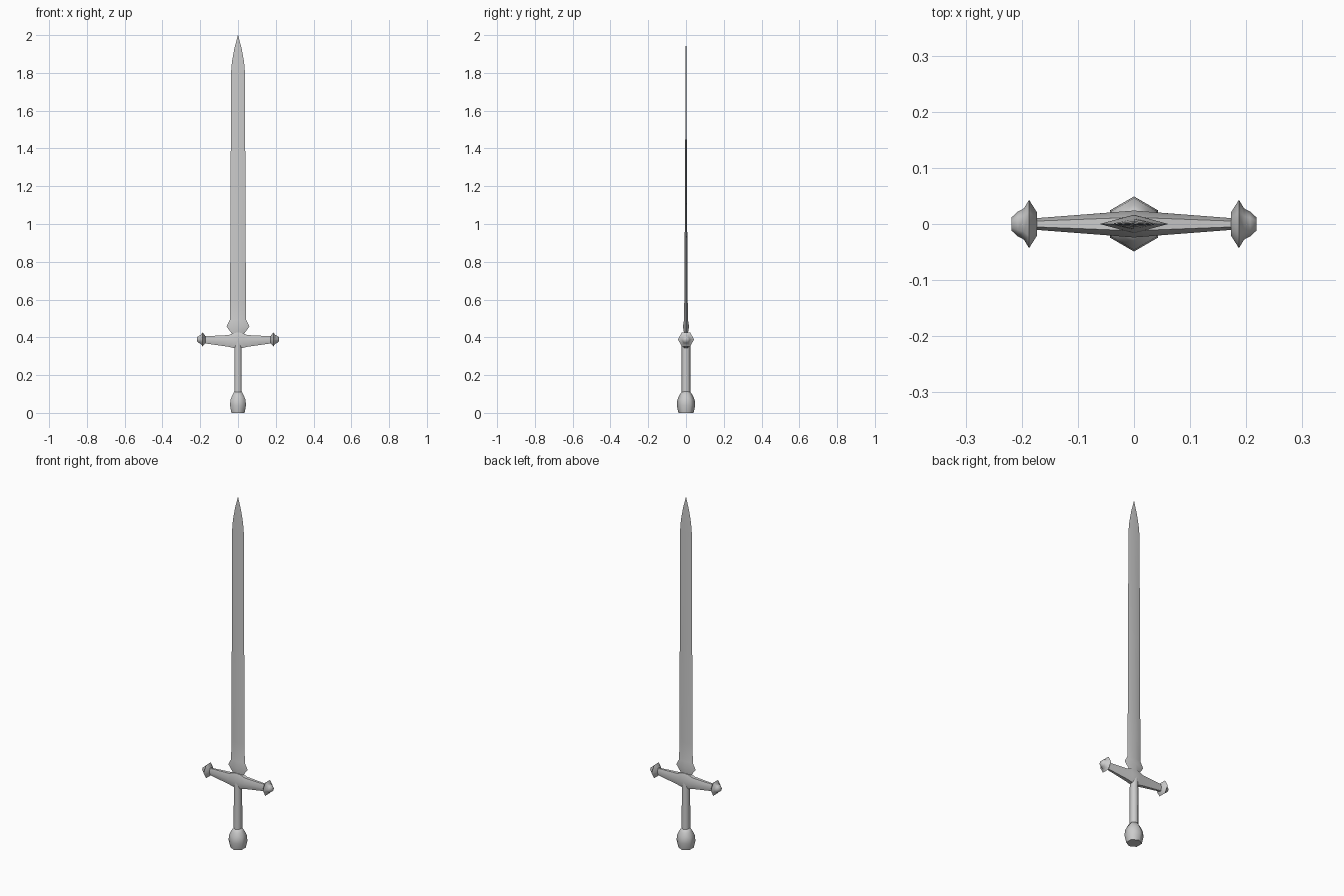
import bpy, bmesh
from math import sin, cos, pi, radians

if "Cube" in bpy.data.objects:
    bpy.data.objects.remove(bpy.data.objects["Cube"])


def loft(name, sides, rings, axis='Z', angle=65, mirror=False, open_start=False):
    """Skin elliptical n-gon rings (position, half_a, half_y, z offset); one corner lies on y."""
    bm = bmesh.new()
    loops = []
    for pos, ha, hy, off in rings:
        loop = []
        for i in range(sides):
            t = 2 * pi * i / sides
            a, y = ha * sin(t), hy * cos(t)
            loop.append(bm.verts.new((a, y, pos) if axis == 'Z' else (pos, y, off + a)))
        loops.append(loop)
    for lo, hi in zip(loops, loops[1:]):
        for i in range(sides):
            j = (i + 1) % sides
            bm.faces.new((lo[i], lo[j], hi[j], hi[i]))
    if not open_start:
        bm.faces.new(loops[0])
    bm.faces.new(loops[-1])
    if mirror:
        geom = bm.verts[:] + bm.edges[:] + bm.faces[:]
        copy = bmesh.ops.duplicate(bm, geom=geom)['geom']
        for v in copy:
            if isinstance(v, bmesh.types.BMVert):
                v.co.x = -v.co.x
    bmesh.ops.remove_doubles(bm, verts=bm.verts[:], dist=0.0001)
    bmesh.ops.recalc_face_normals(bm, faces=bm.faces[:])
    me = bpy.data.meshes.new(name)
    bm.to_mesh(me)
    bm.free()
    ob = bpy.data.objects.new(name, me)
    bpy.context.collection.objects.link(ob)
    bpy.ops.object.select_all(action='DESELECT')
    ob.select_set(True)
    bpy.context.view_layer.objects.active = ob
    bpy.ops.object.shade_smooth_by_angle(angle=radians(angle))
    return ob


# Blade: diamond section with a flared base and a curved point
loft("blade", 4, [(z, hx, hy, 0) for z, hx, hy in [
    (0.40, 0.026, 0.008), (0.42, 0.033, 0.010), (0.458, 0.061, 0.0165),
    (0.492, 0.043, 0.0105), (0.60, 0.042, 0.009), (1.20, 0.039, 0.005),
    (1.80, 0.037, 0.0025), (1.86, 0.032, 0.002), (1.93, 0.019, 0.0015),
    (2.0, 0.0005, 0.0004)]], angle=40)

# Crossguard: tapering bar, mirrored about the centre
loft("crossguard", 6, [(x, hz * 1.155, hy, zc) for x, hz, hy, zc in [
    (0.0, 0.042, 0.024, 0.384), (0.025, 0.039, 0.022, 0.383),
    (0.05, 0.031, 0.020, 0.381), (0.18, 0.0185, 0.010, 0.387)]],
    axis='X', mirror=True, open_start=True)

# Guard end knobs: hexagonal, flared rim
loft("guard_knobs", 6, [(x, r, r, 0.389) for x, r in [
    (0.173, 0.021), (0.187, 0.043), (0.196, 0.028), (0.207, 0.022), (0.218, 0.012)]],
    axis='X', mirror=True)

# Grip: hexagonal rod
loft("grip", 6, [(0.09, 0.022, 0.024, 0), (0.38, 0.021, 0.023, 0)])

# Pommel: hexagonal knob with a flat base
loft("pommel", 6, [(z, r, r, 0) for z, r in [
    (0.0, 0.040), (0.04, 0.049), (0.07, 0.046), (0.095, 0.034), (0.112, 0.023)]])
